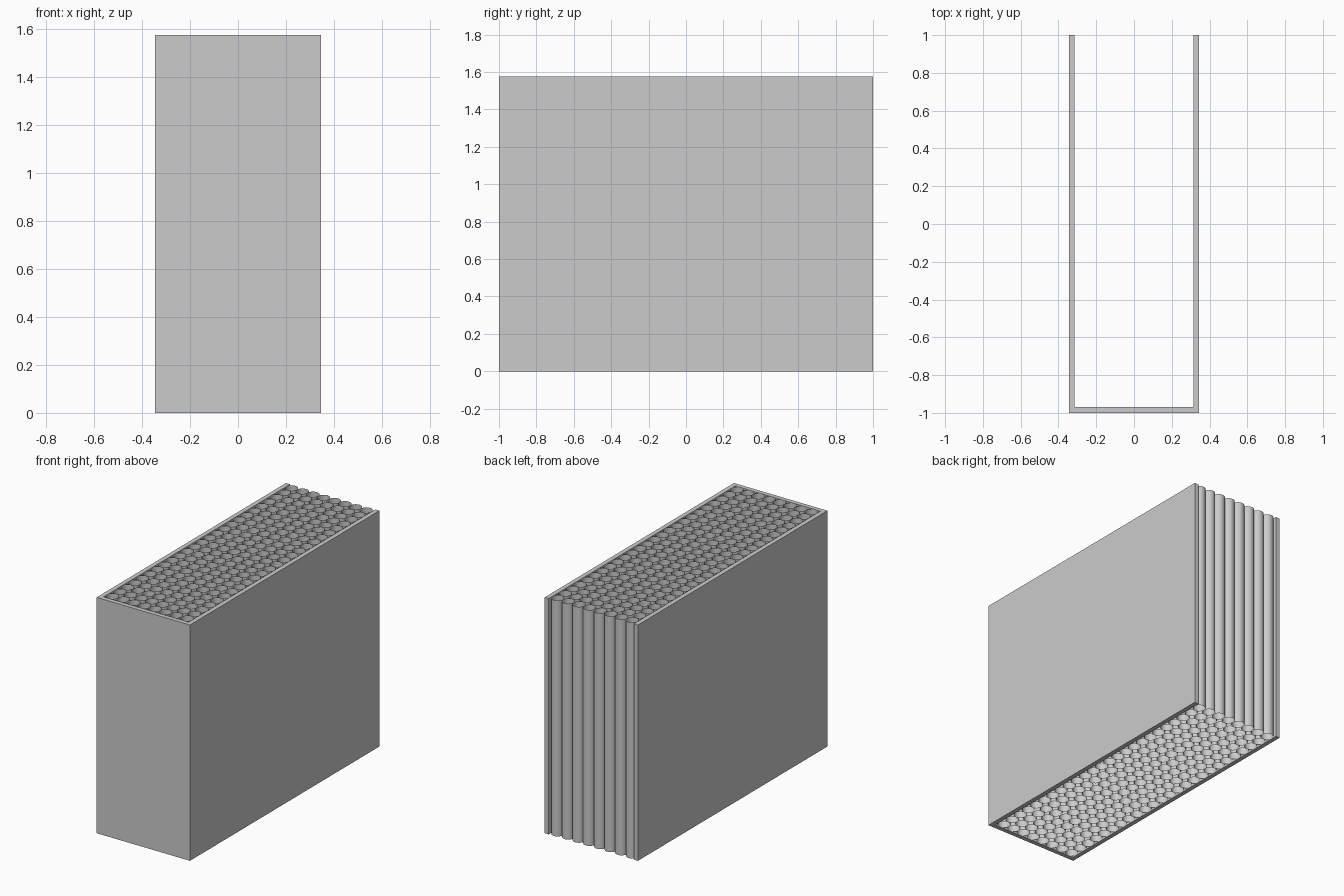
import bpy
import bmesh

HALF_W, HALF_D, HEIGHT, WALL = 0.345, 1.0, 1.576, 0.03
COLS, ROWS = 8, 25
PITCH = 2 * (HALF_W - WALL) / COLS

old = bpy.data.objects.get("Cube")
if old:
    bpy.data.objects.remove(old, do_unlink=True)

grey = bpy.data.materials.new("plain grey")
grey.use_nodes = True
grey.diffuse_color = (0.6, 0.6, 0.6, 1)
grey.node_tree.nodes["Principled BSDF"].inputs["Base Color"].default_value = (0.6, 0.6, 0.6, 1)


def add_object(name, bm):
    mesh = bpy.data.meshes.new(name)
    bm.to_mesh(mesh)
    bm.free()
    mesh.materials.append(grey)
    obj = bpy.data.objects.new(name, mesh)
    bpy.context.collection.objects.link(obj)
    return obj


# U-shaped casing: front and two sides, open at the back, top and bottom
bm = bmesh.new()
inner = HALF_W - WALL
outline = [(-HALF_W, HALF_D), (-HALF_W, -HALF_D), (HALF_W, -HALF_D), (HALF_W, HALF_D),
           (inner, HALF_D), (inner, WALL - HALF_D), (-inner, WALL - HALF_D), (-inner, HALF_D)]
base = bm.faces.new([bm.verts.new((x, y, 0)) for x, y in outline])
top = bmesh.ops.extrude_face_region(bm, geom=[base])["geom"]
bmesh.ops.translate(bm, vec=(0, 0, HEIGHT),
                    verts=[v for v in top if isinstance(v, bmesh.types.BMVert)])
bmesh.ops.recalc_face_normals(bm, faces=bm.faces)
add_object("casing", bm)

# One thin open tube, repeated as a square grid that fills the casing
bm = bmesh.new()
bmesh.ops.create_cone(bm, cap_ends=False, segments=24, radius1=PITCH / 2,
                      radius2=PITCH / 2, depth=HEIGHT)
for face in bm.faces:
    face.smooth = True
tubes = add_object("tube_bundle", bm)
tubes.location = (-inner + PITCH / 2, -HALF_D + WALL + PITCH / 2, HEIGHT / 2)
for name, count, step in (("columns", COLS, (PITCH, 0, 0)),
                          ("rows", ROWS, (0, (2 * HALF_D - WALL) / ROWS, 0))):
    array = tubes.modifiers.new(name, 'ARRAY')
    array.count = count
    array.use_relative_offset = False
    array.use_constant_offset = True
    array.constant_offset_displace = step
